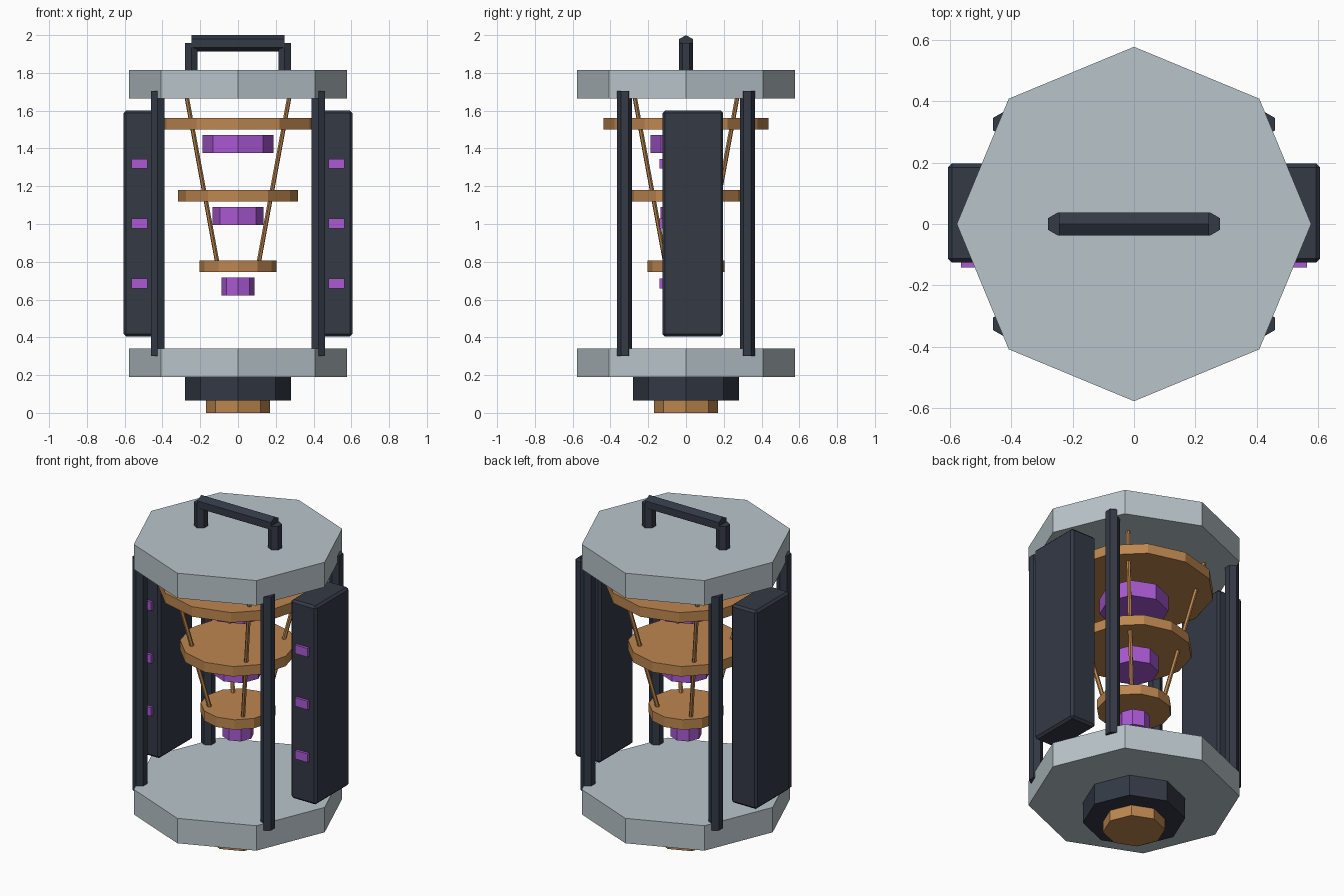
import bpy
import math
from mathutils import Vector

cube = bpy.data.objects.get("Cube")
if cube:
    bpy.data.objects.remove(cube, do_unlink=True)


def material(name, rgb):
    m = bpy.data.materials.new(name)
    m.use_nodes = True
    colour = (*rgb, 1)
    m.diffuse_color = colour
    bsdf = next(n for n in m.node_tree.nodes if n.type == 'BSDF_PRINCIPLED')
    bsdf.inputs["Base Color"].default_value = colour
    return m


GREY = material("pale_grey", (0.485, 0.56, 0.59))
DARK = material("dark_slate", (0.033, 0.041, 0.060))
COPPER = material("copper", (0.51, 0.24, 0.08))
PURPLE = material("glowing_purple", (0.40, 0.10, 0.65))


def finish(name, mat):
    ob = bpy.context.object
    ob.name = name
    ob.data.name = name
    ob.data.materials.append(mat)
    return ob


def prism(name, mat, sides, radius, z0, z1, x=0, y=0):
    """Upright prism with a corner on the y axis."""
    bpy.ops.mesh.primitive_cylinder_add(
        vertices=sides, radius=radius, depth=z1 - z0, location=(x, y, (z0 + z1) / 2))
    return finish(name, mat)


def bar(name, mat, sides, radius, start, end):
    """Prism stretched between two points."""
    start, end = Vector(start), Vector(end)
    axis = end - start
    bpy.ops.mesh.primitive_cylinder_add(
        vertices=sides, radius=radius, depth=axis.length, location=(start + end) / 2)
    ob = finish(name, mat)
    ob.rotation_euler = axis.to_track_quat('Z', 'Y').to_euler()
    return ob


def box(name, mat, low, high, bevel=0):
    low, high = Vector(low), Vector(high)
    bpy.ops.mesh.primitive_cube_add(size=1, location=(low + high) / 2)
    ob = finish(name, mat)
    ob.scale = high - low
    bpy.ops.object.transform_apply(location=False, rotation=False, scale=True)
    if bevel:
        mod = ob.modifiers.new("edge_bevel", 'BEVEL')
        mod.width = bevel
        mod.segments = 1
    return ob


# Housing plates and base
prism("bottom_plate", GREY, 8, 0.577, 0.19, 0.34)
prism("top_plate", GREY, 8, 0.577, 1.665, 1.815)
prism("base_collar", DARK, 8, 0.28, 0.065, 0.19)
prism("base_nub", COPPER, 8, 0.17, 0, 0.065)

# Tiered discs with a purple core hanging under each
for tier, disc_r, disc_z, core_r, core_z in (
        ("upper", 0.437, 1.50, 0.188, 1.375),
        ("middle", 0.317, 1.12, 0.135, 0.995),
        ("lower", 0.204, 0.747, 0.087, 0.622)):
    prism(tier + "_disc", COPPER, 12, disc_r, disc_z, disc_z + 0.06)
    prism(tier + "_core", PURPLE, 8, core_r, core_z, core_z + 0.095)

# Corner posts and sloping struts
for sx, side in ((1, "left"), (-1, "right")):
    for sy, end in ((-1, "front"), (1, "back")):
        label = end + "_" + side
        prism(label + "_post", DARK, 6, 0.04, 0.30, 1.705, sx * 0.425, sy * 0.325)
        bar(label + "_strut", COPPER, 6, 0.012,
            (sx * 0.106, sy * 0.106, 0.775), (sx * 0.273, sy * 0.273, 1.68))

# Side panels with purple indicator blocks on the front
for sx, side in ((1, "left"), (-1, "right")):
    xs = sorted((sx * 0.435, sx * 0.606))
    box(side + "_panel", DARK, (xs[0], -0.125, 0.405), (xs[1], 0.197, 1.6), 0.013)
    for i in range(3):
        z = 0.685 + i * 0.317
        box(f"{side}_indicator_{i + 1}", PURPLE,
            (sx * 0.521 - 0.042, -0.141, z - 0.026),
            (sx * 0.521 + 0.042, -0.11, z + 0.026))

# Carrying handle
for sx, side in ((1, "left"), (-1, "right")):
    prism(side + "_handle_leg", DARK, 6, 0.038, 1.80, 1.957, sx * 0.247)
grip = bar("handle_grip", DARK, 6, 0.043, (-0.245, 0, 1.957), (0.245, 0, 1.957))
# Turn the grip so that a ridge runs along its top
grip.rotation_euler = (math.pi / 2, 0, math.pi / 2)
